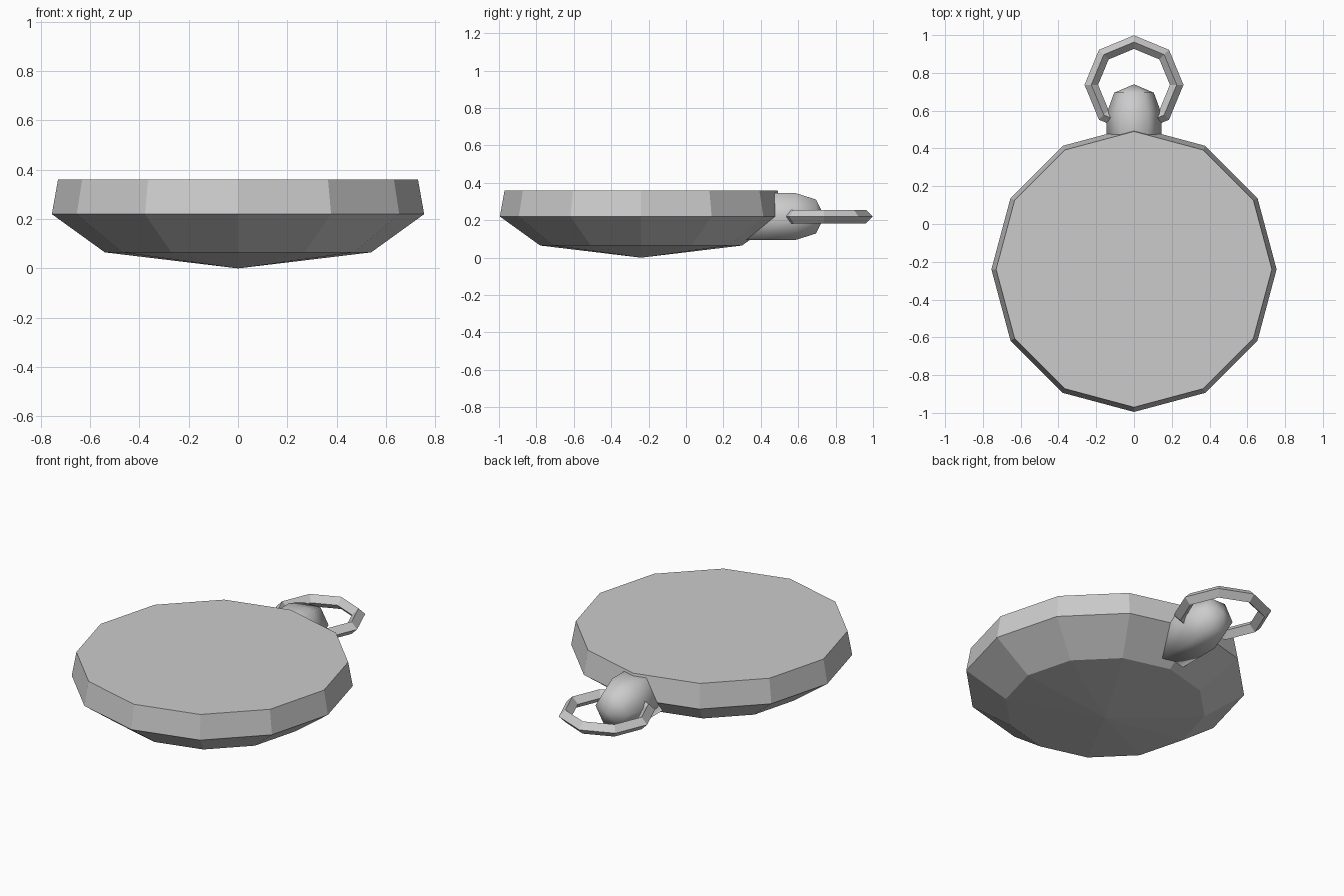
import bpy, bmesh
from math import cos, sin, pi

if "Cube" in bpy.data.objects:
    bpy.data.objects.remove(bpy.data.objects["Cube"])


def lathe(name, profile, sides, to_world, cap_start=False, cap_end=False, smooth=False):
    """Revolve (radius, height) points; radius 0 becomes a single tip vertex."""
    bm = bmesh.new()
    rings = []
    for r, h in profile:
        n = 1 if r == 0 else sides
        rings.append([bm.verts.new(to_world(r * cos(2 * pi * i / sides),
                                            r * sin(2 * pi * i / sides), h)) for i in range(n)])
    for a, b in zip(rings, rings[1:]):
        for i in range(sides):
            j = (i + 1) % sides
            quad = [a[i % len(a)], a[j % len(a)], b[j % len(b)], b[i % len(b)]]
            bm.faces.new(list(dict.fromkeys(quad)))
    if cap_start:
        bm.faces.new(rings[0])
    if cap_end:
        bm.faces.new(rings[-1])
    bmesh.ops.recalc_face_normals(bm, faces=bm.faces)
    for f in bm.faces:
        f.smooth = smooth
    mesh = bpy.data.meshes.new(name)
    bm.to_mesh(mesh)
    bm.free()
    obj = bpy.data.objects.new(name, mesh)
    bpy.context.collection.objects.link(obj)
    return obj


MID_Z = 0.22

# Twelve-sided case with shallow pointed underside and flat top
lathe("case", [(0, 0), (0.54, 0.065), (0.755, MID_Z), (0.73, 0.36)], 12,
      lambda x, y, h: (x, y - 0.24, h), cap_end=True)

# Six-sided rounded crown lying along y, its root buried in the case
lathe("crown", [(0.145, 0.3), (0.145, 0.585), (0.105, 0.695), (0, 0.74)], 6,
      lambda x, y, h: (x, h, MID_Z + y), cap_start=True, smooth=True)

# Eight-sided hanging loop with diamond section
bpy.ops.mesh.primitive_torus_add(major_segments=8, minor_segments=4, major_radius=0.226,
                                 minor_radius=0.036, location=(0, 0.737, MID_Z))
loop = bpy.context.object
loop.name = "hanging_loop"
for p in loop.data.polygons:
    p.use_smooth = False
